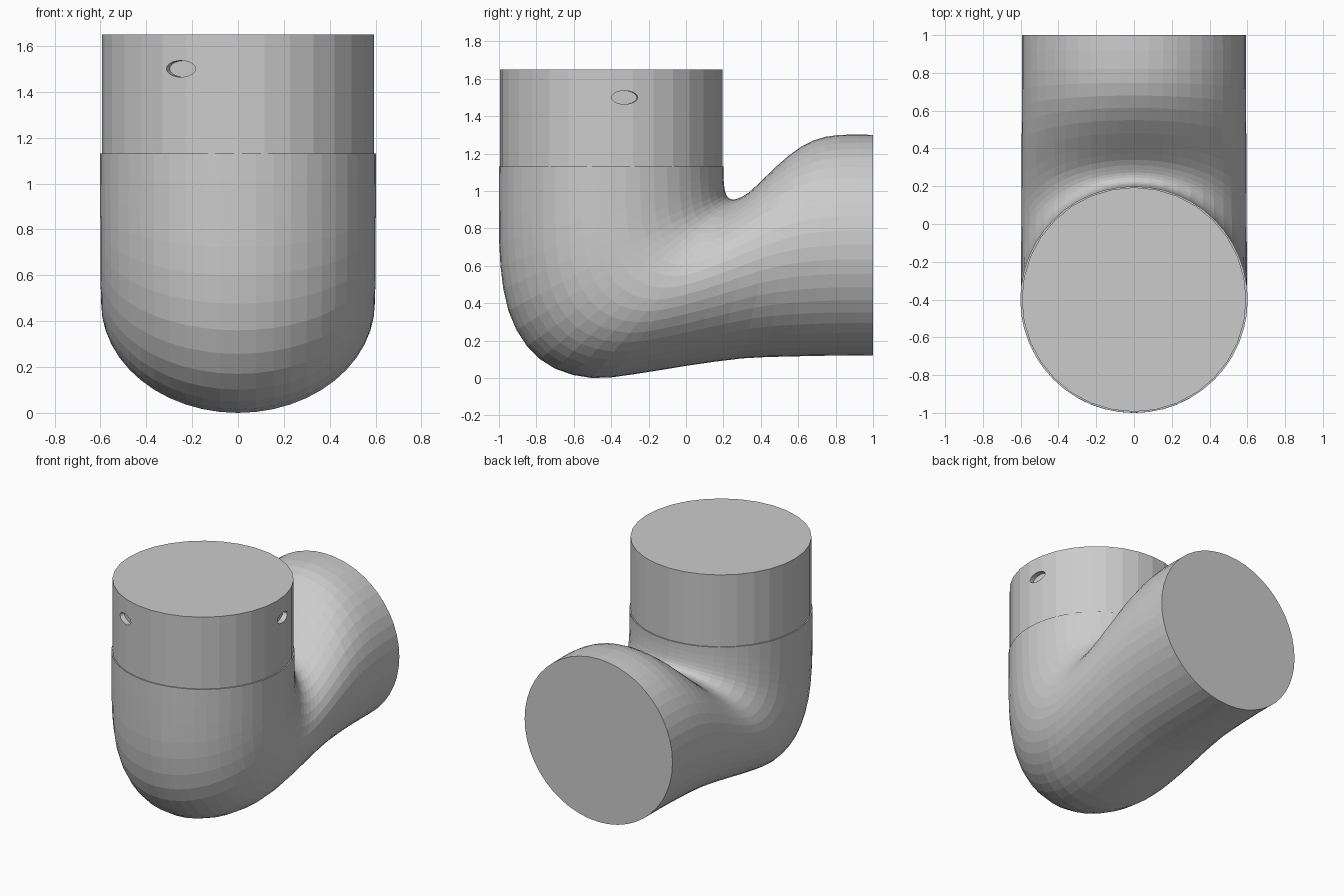
import bpy, bmesh
from math import sin, cos, pi, radians
from mathutils import Vector

if "Cube" in bpy.data.objects:
    bpy.data.objects.remove(bpy.data.objects["Cube"])

AXIS_Y = -0.4


def mesh_object(name, bm):
    bmesh.ops.recalc_face_normals(bm, faces=bm.faces[:])
    me = bpy.data.meshes.new(name)
    bm.to_mesh(me)
    bm.free()
    ob = bpy.data.objects.new(name, me)
    bpy.context.collection.objects.link(ob)
    return ob


def spline(pts, sub):
    # Catmull-Rom interpolation through the section list
    out = []
    for i in range(len(pts) - 1):
        a, b, c, d = [Vector(pts[min(max(k, 0), len(pts) - 1)]) for k in (i - 1, i, i + 1, i + 2)]
        for s in range(sub):
            t = s / sub
            out.append(b + 0.5 * t * (c - a + t * (2 * a - 5 * b + 4 * c - d
                                                   + t * (3 * b - a - 3 * c + d))))
    out.append(Vector(pts[-1]))
    return out


# Elbow: elliptical sections spanning inner (y, z) to outer (y, z)
SECTIONS = [
    (.20, 1.13, -1, 1.13), (.20, 1.08, -1, .85), (.205, 1.02, -.992, .6),
    (.215, .98, -.95, .36), (.235, .958, -.85, .17), (.26, .955, -.7, .05),
    (.29, .965, -.5, 0), (.34, .995, -.28, .02), (.42, 1.07, 0, .065),
    (.55, 1.19, .3, .105), (.68, 1.27, .55, .115), (.82, 1.3, .8, .12),
    (1, 1.3, 1, .12)]
N = 48
secs = [Vector(s[:4]) for s in spline(SECTIONS, 2)]
bm = bmesh.new()
rings = []
for k, s in enumerate(secs):
    inner, outer = Vector((0, s[0], s[1])), Vector((0, s[2], s[3]))
    mid, half = (inner + outer) / 2, (inner - outer) / 2
    w = 0.602 - 0.01 * k / (len(secs) - 1)
    rings.append([bm.verts.new(mid + half * cos(2 * pi * j / N)
                               + Vector((w * sin(2 * pi * j / N), 0, 0))) for j in range(N)])
for r0, r1 in zip(rings, rings[1:]):
    for j in range(N):
        bm.faces.new((r0[j], r0[(j + 1) % N], r1[(j + 1) % N], r1[j]))
bm.faces.new(rings[0])
bm.faces.new(rings[-1])
elbow = mesh_object("elbow", bm)

# Upper sleeve
bm = bmesh.new()
bmesh.ops.create_cone(bm, cap_ends=True, segments=32, radius1=.594, radius2=.594, depth=.54)
bmesh.ops.translate(bm, verts=bm.verts[:], vec=(0, AXIS_Y, 1.38))
sleeve = mesh_object("sleeve", bm)

# Shallow oval sockets around the sleeve
for i, ang in enumerate((-25, 97)):
    a = radians(ang)
    bm = bmesh.new()
    bmesh.ops.create_cone(bm, cap_ends=True, segments=20, radius1=1, radius2=1, depth=.1)
    cut = mesh_object(f"socket_cutter_{i}", bm)
    cut.location = (.605 * sin(a), AXIS_Y - .605 * cos(a), 1.5)
    cut.rotation_euler = (pi / 2, 0, a)
    cut.scale = (.07, .036, 1)
    cut.hide_render = True
    cut.hide_set(True)
    mod = sleeve.modifiers.new("socket", 'BOOLEAN')
    mod.operation = 'DIFFERENCE'
    mod.solver = 'EXACT'
    mod.object = cut
